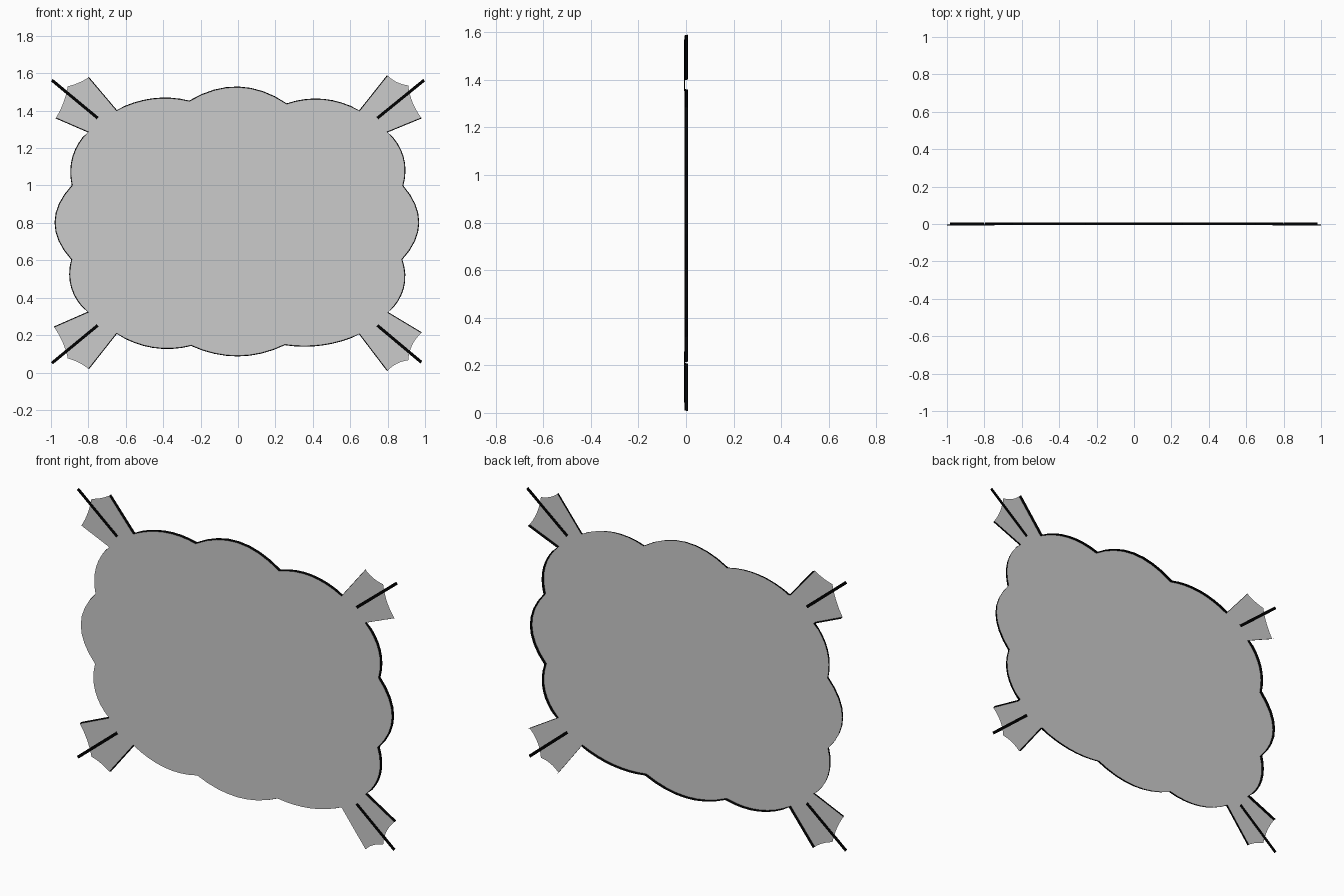
import bpy, bmesh
from mathutils import Vector

if "Cube" in bpy.data.objects:
    bpy.data.objects.remove(bpy.data.objects["Cube"])

FRONT, BACK, FLARE = -0.006, 0.008, 0.004

black = bpy.data.materials.new("black")
black.diffuse_color = (0, 0, 0, 1)
black.use_nodes = True
black.node_tree.nodes["Principled BSDF"].inputs["Base Color"].default_value = black.diffuse_color

# Outline in the XZ plane, clockwise from the top left.
# Each step: (end point, point on the arc or None for a straight edge, has rim)
start = (-0.65, 1.40)
steps = [
    # scalloped top
    ((-0.26, 1.45), (-0.40, 1.466), True),
    ((0.26, 1.435), (0.0, 1.525), True),
    ((0.65, 1.398), (0.42, 1.461), True),
    # top right tail
    ((0.80, 1.587), None, True),
    ((0.91, 1.535), (0.855, 1.55), False),
    ((0.98, 1.362), (0.933, 1.445), False),
    ((0.797, 1.287), None, True),
    # scalloped right side
    ((0.88, 0.998), (0.887, 1.13), True),
    ((0.875, 0.605), (0.965, 0.80), True),
    ((0.80, 0.32), (0.887, 0.47), True),
    # bottom right tail
    ((0.98, 0.212), None, True),
    ((0.91, 0.065), (0.933, 0.15), False),
    ((0.80, 0.01), (0.855, 0.05), False),
    ((0.65, 0.207), None, True),
    # scalloped bottom
    ((0.25, 0.15), (0.42, 0.145), True),
    ((-0.25, 0.146), (0.0, 0.09), True),
    ((-0.65, 0.21), (-0.40, 0.13), True),
    # bottom left tail
    ((-0.80, 0.02), None, True),
    ((-0.91, 0.075), (-0.855, 0.055), False),
    ((-0.983, 0.242), (-0.935, 0.155), False),
    ((-0.80, 0.322), None, True),
    # scalloped left side
    ((-0.888, 0.605), (-0.89, 0.46), True),
    ((-0.885, 1.0), (-0.977, 0.80), True),
    ((-0.80, 1.287), (-0.885, 1.14), True),
    # top left tail
    ((-0.973, 1.362), None, True),
    ((-0.91, 1.53), (-0.933, 1.445), False),
    ((-0.80, 1.577), (-0.855, 1.548), False),
    (start, None, True),
]


def arc(a, m, b, n=8):
    """Points after a up to b on a parabola passing through m."""
    t = (m - a).length / ((m - a).length + (b - m).length)
    c = (m - a * (1 - t) ** 2 - b * t * t) / (2 * t * (1 - t))
    return [a * (1 - s) ** 2 + c * 2 * s * (1 - s) + b * s * s
            for s in (i / n for i in range(1, n + 1))]


points, rimmed = [Vector(start)], []
for end, mid, has_rim in steps:
    a, b = points[-1], Vector(end)
    new = arc(a, Vector(mid), b) if mid else [b]
    points += new
    rimmed += [has_rim] * len(new)
points.pop()


def finish(name, bm, mat=None):
    mesh = bpy.data.meshes.new(name)
    bm.to_mesh(mesh)
    bm.free()
    if mat:
        mesh.materials.append(mat)
    obj = bpy.data.objects.new(name, mesh)
    bpy.context.collection.objects.link(obj)


# Flat panel with its four tails
bm = bmesh.new()
face = bm.faces.new([bm.verts.new((p.x, FRONT, p.y)) for p in points])
face.normal_update()
if face.normal.y > 0:
    face.normal_flip()
bmesh.ops.triangulate(bm, faces=[face])
finish("panel", bm)

# Thin black rim running backwards, slightly flared, open at the tail ends
bm = bmesh.new()
n = len(points)
near = [bm.verts.new((p.x, FRONT, p.y)) for p in points]
far = []
for i, p in enumerate(points):
    d = (points[(i + 1) % n] - points[i - 1]).normalized()
    q = p + Vector((-d.y, d.x)) * FLARE
    far.append(bm.verts.new((q.x, BACK, max(q.y, 0))))
for i in range(n):
    if rimmed[i]:
        j = (i + 1) % n
        bm.faces.new((near[i], near[j], far[j], far[i]))
loose = [v for v in bm.verts if not v.link_faces]
bmesh.ops.delete(bm, geom=loose, context='VERTS')
finish("rim", bm, black)

# Thin black rod through each tail
for name, a, b in (
    ("top_left_rod", (-0.75, 1.36), (-0.995, 1.563)),
    ("top_right_rod", (0.745, 1.36), (0.995, 1.563)),
    ("bottom_left_rod", (-0.75, 0.252), (-0.995, 0.05)),
    ("bottom_right_rod", (0.745, 0.252), (0.98, 0.055)),
):
    a, b = Vector(a), Vector(b)
    d = (b - a).normalized()
    side = Vector((-d.y, d.x)) * 0.008
    bm = bmesh.new()
    quad = bm.faces.new([bm.verts.new((p.x, FRONT - 0.002, p.y))
                         for p in (a + side, b + side, b - side, a - side)])
    ext = bmesh.ops.extrude_face_region(bm, geom=[quad])
    moved = [v for v in ext["geom"] if isinstance(v, bmesh.types.BMVert)]
    bmesh.ops.translate(bm, verts=moved, vec=(0, 0.004, 0))
    bmesh.ops.recalc_face_normals(bm, faces=bm.faces)
    finish(name, bm, black)
